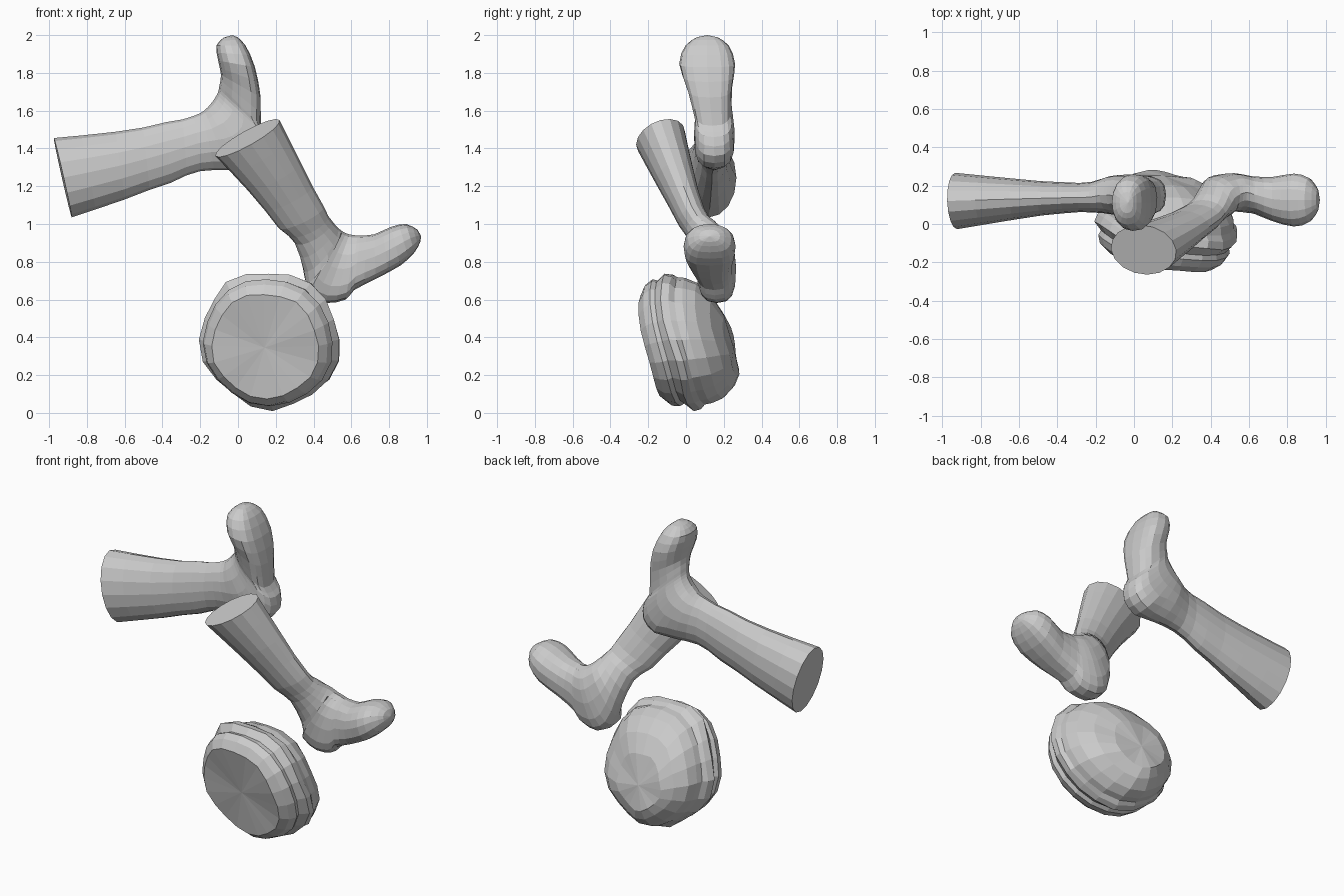
import bpy, bmesh, math, random
from mathutils import Vector

if "Cube" in bpy.data.objects:
    bpy.data.objects.remove(bpy.data.objects["Cube"])

random.seed(3)


def make_object(name, rings, tip=None, start_tip=None):
    """Skin a list of point rings, closing each end with a face or a fan."""
    bm = bmesh.new()
    loops = [[bm.verts.new(p) for p in ring] for ring in rings]
    n = len(loops[0])
    for a, b in zip(loops, loops[1:]):
        for i in range(n):
            j = (i + 1) % n
            bm.faces.new((a[i], a[j], b[j], b[i]))
    for loop, point in ((loops[0], start_tip), (loops[-1], tip)):
        if point is None:
            bm.faces.new(loop)
        else:
            c = bm.verts.new(point)
            for i in range(n):
                bm.faces.new((loop[i], loop[(i + 1) % n], c))
    bmesh.ops.recalc_face_normals(bm, faces=bm.faces[:])
    me = bpy.data.meshes.new(name)
    bm.to_mesh(me)
    bm.free()
    ob = bpy.data.objects.new(name, me)
    bpy.context.collection.objects.link(ob)
    return ob


def spline(rows, steps):
    """Catmull-Rom through rows of numbers."""
    out = []
    for i in range(len(rows) - 1):
        p = [rows[max(0, min(len(rows) - 1, i + k))] for k in (-1, 0, 1, 2)]
        for s in range(steps):
            t = s / steps
            out.append([0.5 * (2 * b + (c - a) * t + (2 * a - 5 * b + 4 * c - d) * t * t
                               + (3 * b - a - 3 * c + d) * t ** 3)
                        for a, b, c, d in zip(*p)])
    out.append(list(rows[-1]))
    return out


def leg(name, sections, tip, seg=16):
    """Each section: sole-side x z, instep-side x z, centre y, half width."""
    secs = spline(sections, 2)
    centres = [Vector(((s[0] + s[2]) / 2, s[4], (s[1] + s[3]) / 2)) for s in secs]
    rings = []
    for k, s in enumerate(secs):
        c = centres[k]
        d1 = Vector((s[2] - s[0], 0, s[3] - s[1])) / 2
        tan = centres[min(k + 1, len(secs) - 1)] - centres[max(k - 1, 0)]
        if k > 9:                            # foot sections stay upright in y
            tan.y = 0
        d2 = d1.cross(tan).normalized() * s[5]
        grow = 1.04 if k == 4 else 1.0       # cuff edge at the ankle
        ring = []
        for i in range(seg):
            a = math.tau * i / seg
            u, v = math.cos(a), math.sin(a)
            pw = 0.92 if k > 8 else 1.0
            if k > 9 and u < 0:              # flatter, squarer sole
                pw = 0.7
            u = math.copysign(abs(u) ** pw, u)
            v = math.copysign(abs(v) ** pw, v)
            ring.append(c + (d1 * u + d2 * v) * grow)
        rings.append(ring)
    return make_object(name, rings, tip=tip)


# Upper leg, foot pointing up
leg("upper_leg", [
    (-.88, 1.035, -.975, 1.455, .12, .147),
    (-.60, 1.13, -.65, 1.488, .13, .107),
    (-.355, 1.225, -.38, 1.533, .137, .078),
    (-.20, 1.28, -.235, 1.572, .14, .08),
    (-.06, 1.285, -.18, 1.60, .15, .10),
    (.08, 1.295, -.145, 1.635, .15, .108),
    (.16, 1.36, -.12, 1.67, .15, .105),
    (.16, 1.46, -.105, 1.70, .147, .10),
    (.122, 1.52, -.098, 1.735, .14, .102),
    (.12, 1.67, -.09, 1.79, .125, .12),
    (.09, 1.83, -.105, 1.865, .112, .148),
    (.04, 1.945, -.115, 1.945, .112, .115),
    (-.005, 1.99, -.075, 1.987, .112, .055)], tip=(-.03, .112, 2.0))

# Lower leg, foot pointing right
leg("lower_leg", [
    (-.12, 1.36, .22, 1.55, -.135, .135),
    (.05, 1.18, .33, 1.33, -.06, .105),
    (.22, .98, .45, 1.09, .03, .075),
    (.30, .90, .495, 1.02, .085, .083),
    (.35, .75, .525, .985, .135, .105),
    (.375, .64, .555, .96, .155, .105),
    (.46, .582, .59, .945, .165, .10),
    (.57, .60, .625, .94, .155, .098),
    (.615, .65, .645, .94, .15, .098),
    (.73, .71, .72, .945, .13, .116),
    (.86, .78, .81, .985, .125, .138),
    (.935, .85, .89, 1.0, .125, .115),
    (.965, .905, .95, .97, .125, .055)], tip=(.97, .125, .935))

# Layered bun: rings along a tilted axis (centre x y z, radius, waviness)
axis = Vector((.14, 1, .22)).normalized()
side = Vector((0, 0, 1)).cross(axis).normalized()
up = axis.cross(side)


def bun_ring(x, y, z, r, wave, seg=20):
    ring = []
    for i in range(seg):
        a = math.tau * i / seg
        rr = r + wave * math.cos(5 * a + 1) + random.uniform(-.5, .5) * wave
        ring.append(Vector((x, y, z)) + (side * math.cos(a) + up * math.sin(a)) * rr
                    + axis * wave * math.sin(4 * a))
    return ring


layers = [
    (.145, -.18, .355, .285, .006),
    (.15, -.145, .365, .328, .005),
    (.16, -.105, .375, .345, .005),
    (.165, -.08, .38, .336, .006),
    (.172, -.04, .388, .372, .012),
    (.178, 0, .386, .364, .012),
    (.182, .025, .385, .345, .006),
    (.185, .065, .388, .340, .005),
    (.182, .125, .388, .315, .007),
    (.175, .19, .38, .25, .008),
    (.16, .236, .36, .165, .006)]
make_object("layered_bun", [bun_ring(*l) for l in layers],
            start_tip=(.14, -.165, .345), tip=(.155, .252, .345))
